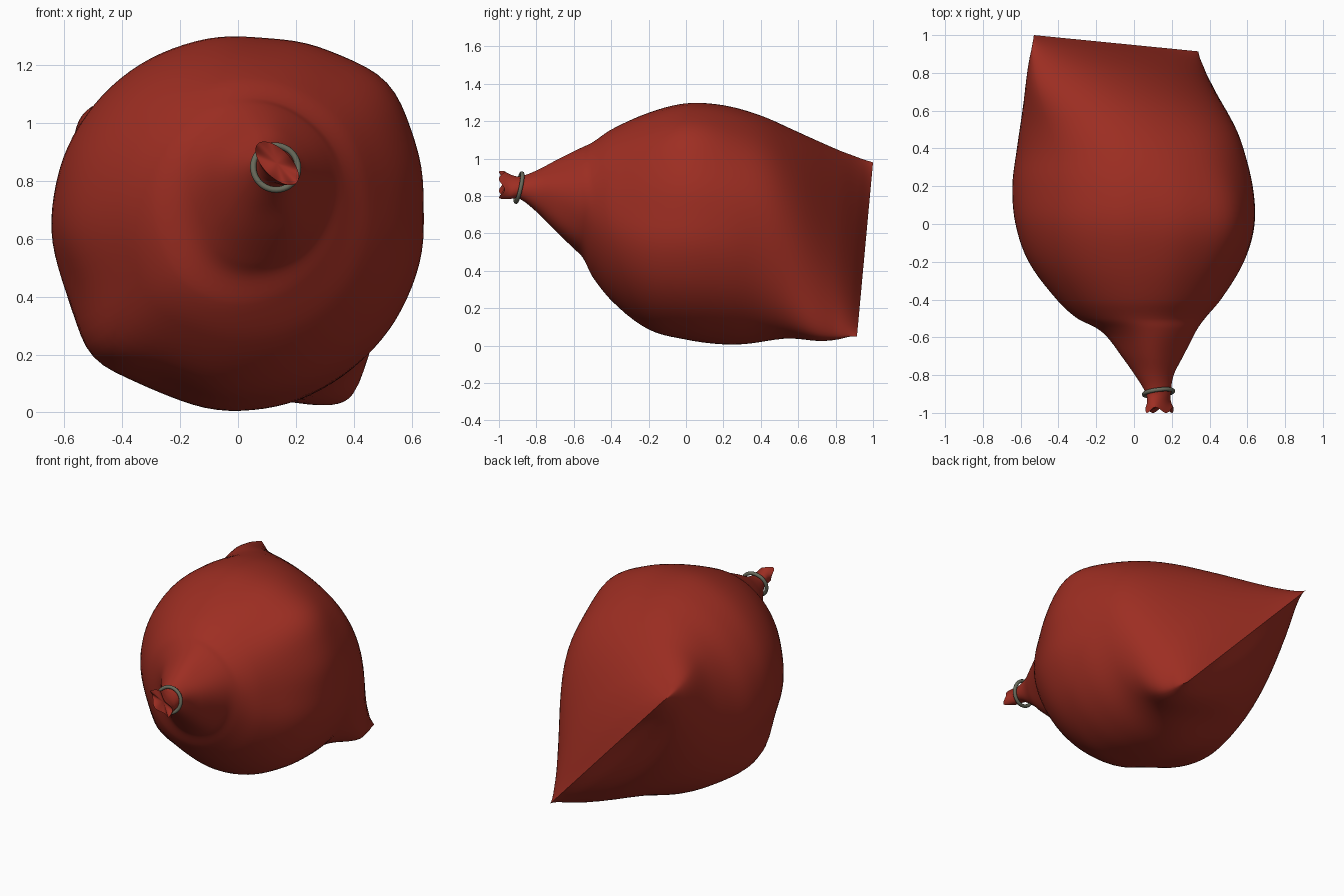
import bpy, bmesh, math
from mathutils import Vector, Euler

if "Cube" in bpy.data.objects:
    bpy.data.objects.remove(bpy.data.objects["Cube"])


def material(name, rgb):
    m = bpy.data.materials.new(name)
    m.diffuse_color = (*rgb, 1)
    m.use_nodes = True
    m.node_tree.nodes["Principled BSDF"].inputs["Base Color"].default_value = m.diffuse_color
    return m


red = material("red cloth", (0.34, 0.027, 0.016))
grey = material("grey cord", (0.14, 0.145, 0.105))

# Sack stations: y, x min, x max, z min, z max, flatness (0 = flat seam)
STATIONS = [
    (-0.985, 0.06, 0.21, 0.785, 0.935, 0.50),
    (-0.94, 0.07, 0.195, 0.785, 0.915, 0.60),
    (-0.89, 0.06, 0.195, 0.785, 0.905, 0.85),
    (-0.80, 0.005, 0.21, 0.715, 0.935, 1.0),
    (-0.70, -0.065, 0.26, 0.61, 0.985, 1.0),
    (-0.60, -0.14, 0.315, 0.505, 1.035, 1.0),
    (-0.55, -0.20, 0.345, 0.45, 1.06, 1.0),
    (-0.50, -0.30, 0.385, 0.35, 1.085, 1.0),
    (-0.40, -0.41, 0.47, 0.235, 1.155, 1.0),
    (-0.20, -0.56, 0.59, 0.085, 1.245, 1.0),
    (0.0, -0.63, 0.64, 0.03, 1.295, 1.0),
    (0.2, -0.645, 0.625, 0.005, 1.285, 1.0),
    (0.4, -0.62, 0.56, 0.005, 1.23, 0.94),
    (0.6, -0.59, 0.48, 0.02, 1.14, 0.74),
    (0.8, -0.56, 0.38, 0.04, 1.04, 0.42),
    (0.90, -0.54, 0.35, 0.05, 1.0, 0.18),
    (0.957, -0.53, 0.34, 0.05, 0.98, 0.0),
]
SEGS, SUB = 96, 5
U, V = Vector((0.683, -0.73)), Vector((0.73, 0.683))   # along / across the seam


def bump(v, centre, width):
    return math.exp(-((v - centre) / width) ** 2)


def lobe(t, centre, power):
    return max(0, math.cos(t - centre)) ** power


def catmull(a, b, c, d, t):
    """Smooth interpolation that respects uneven y spacing."""
    h = c[0] - b[0]
    out = []
    for i in range(len(b)):
        m0 = (c[i] - a[i]) / (c[0] - a[0]) * h
        m1 = (d[i] - b[i]) / (d[0] - b[0]) * h
        out.append((2*t**3 - 3*t*t + 1) * b[i] + (t**3 - 2*t*t + t) * m0
                   + (3*t*t - 2*t**3) * c[i] + (t**3 - t*t) * m1)
    return out


def section(y, x0, x1, z0, z1, flat):
    angles = [2 * math.pi * i / SEGS for i in range(SEGS)]
    sharp = 0.25 * max(0, 1 - flat) if y > 0 else 0
    pts = []
    for t in angles:
        s = math.sin(t)
        pts.append(U * math.cos(t) + V * flat * s * abs(s) ** sharp)
    mx, mz = max(p.x for p in pts), max(p.y for p in pts)
    skew = max(0, (y - 0.5) / 0.457) ** 2
    tip = max(0, (-0.93 - y) / 0.055)
    ring = []
    for t, p in zip(angles, pts):
        # pleats near the neck, the hollow below it and a fold to the right
        k = 1 + 0.02 * bump(y, -0.68, 0.15) * math.cos(5 * t + 0.6)
        k -= 0.12 * bump(y, -0.54, 0.12) * lobe(t, -0.1, 3)
        k -= 0.03 * bump(y, -0.3, 0.2) * lobe(t, 1.0, 20)
        # upper right corner and its ridge running back to the seam
        k += 0.09 * bump(y, 0.0, 0.28) * lobe(t, math.pi / 2, 12)
        k += 0.09 * bump(y, 0.5, 0.22) * lobe(t, 1.3, 8)
        # lower left corner
        low = bump(y, -0.05, 0.3)
        k += low * (0.13 * lobe(t, 1.5 * math.pi, 40) - 0.05 * lobe(t, 1.5 * math.pi, 6))
        # pulled-out corners leading to the seam ends
        pull = bump(y, 0.70, 0.16) * min(1, (0.957 - y) / 0.1)
        k += pull * (0.07 * lobe(t, 0, 12) + 0.03 * lobe(t, math.pi, 12))
        k -= 0.08 * bump(y, 0.6, 0.2) * lobe(t, 5.35, 8)
        # small puckers along the widest part
        k += 0.006 * bump(y, 0.0, 0.3) * math.sin(13 * t) * abs(math.sin(t)) ** 2
        ring.append(((x0 + x1) / 2 + (x1 - x0) / 2 * p.x / mx * k,
                     y - 0.043 * skew * math.cos(t) - 0.015 * tip * math.cos(4 * t),
                     max(0, (z0 + z1) / 2 + (z1 - z0) / 2 * p.y / mz * k)))
    return ring


# Cloth sack, lofted from the tied neck to the flat back seam
bm = bmesh.new()
rings = []
last = len(STATIONS) - 1
for i in range(last):
    quad = [STATIONS[max(0, min(last, i + j))] for j in (-1, 0, 1, 2)]
    for j in range(SUB):
        rings.append(section(*catmull(*quad, j / SUB)))
rings.append(section(*STATIONS[-1]))
rows = [[bm.verts.new(co) for co in ring] for ring in rings]
for a, b in zip(rows, rows[1:]):
    for i in range(SEGS):
        j = (i + 1) % SEGS
        bm.faces.new((a[i], a[j], b[j], b[i]))
# puckered mouth sunk into the neck
mouth = bm.verts.new((0.135, -0.96, 0.86))
for i in range(SEGS):
    bm.faces.new((rows[0][(i + 1) % SEGS], rows[0][i], mouth))
bmesh.ops.remove_doubles(bm, verts=bm.verts, dist=0.0005)
bmesh.ops.recalc_face_normals(bm, faces=bm.faces)
mesh = bpy.data.meshes.new("sack")
bm.to_mesh(mesh)
bm.free()
sack = bpy.data.objects.new("sack", mesh)
bpy.context.collection.objects.link(sack)
mesh.materials.append(red)

# Cord ring around the neck
bpy.ops.mesh.primitive_torus_add(
    major_radius=0.078, minor_radius=0.011, major_segments=40, minor_segments=10,
    location=(0.13, -0.893, 0.845),
    rotation=Euler((math.radians(78), 0, math.radians(7))))
cord = bpy.context.object
cord.name = "neck_cord"
cord.data.materials.append(grey)

for ob in (sack, cord):
    bpy.ops.object.select_all(action='DESELECT')
    ob.select_set(True)
    bpy.context.view_layer.objects.active = ob
    bpy.ops.object.shade_smooth_by_angle(angle=math.radians(50))
